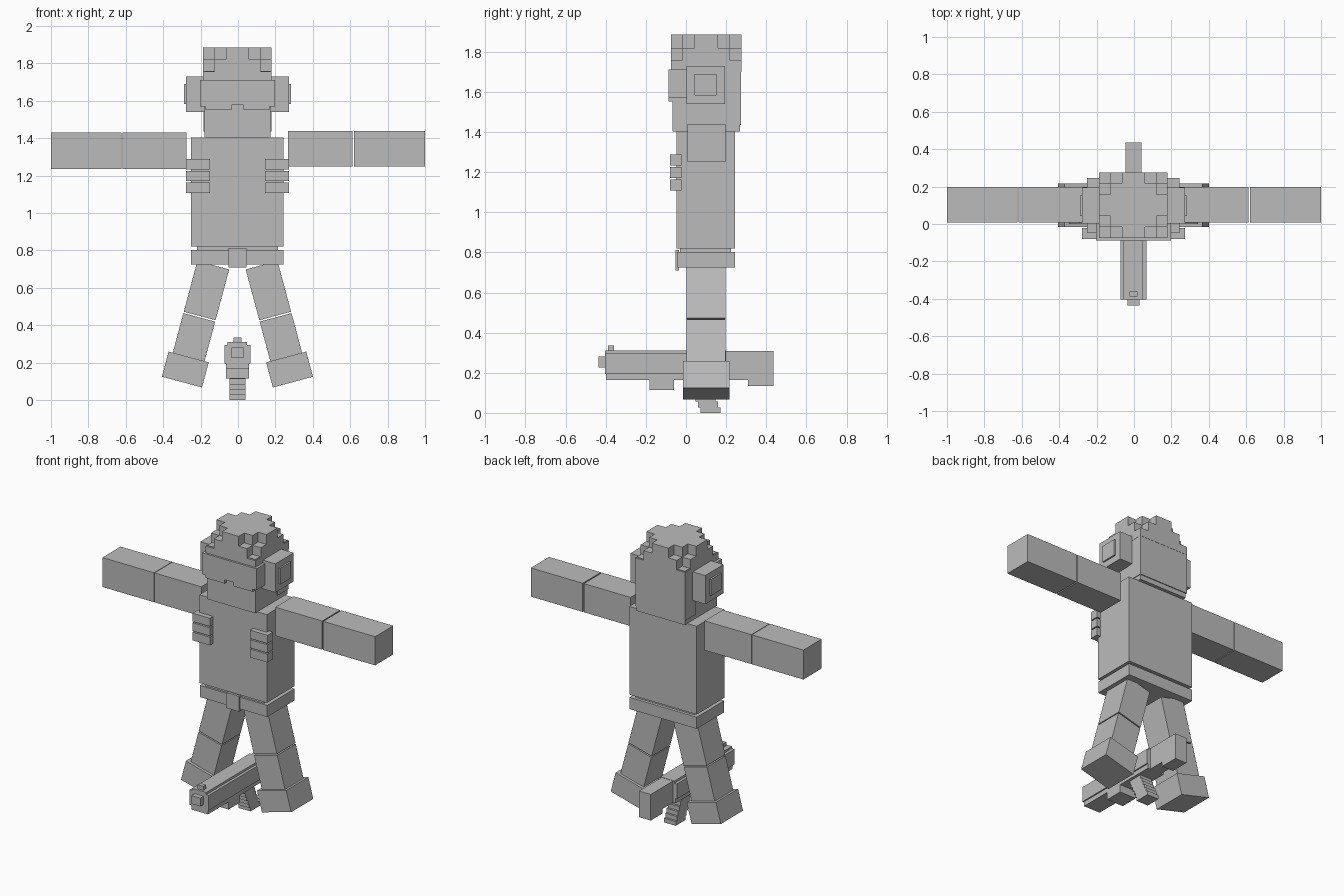
import bpy
import math
from mathutils import Matrix, Vector

cube = bpy.data.objects.get("Cube")
if cube:
    bpy.data.objects.remove(cube, do_unlink=True)

grey = bpy.data.materials.new("plain_grey")
grey.use_nodes = True
grey.diffuse_color = (0.5, 0.5, 0.5, 1)
grey.node_tree.nodes["Principled BSDF"].inputs["Base Color"].default_value = (0.5, 0.5, 0.5, 1)

MID = -0.003  # symmetry plane of the body
SIDES = (("right", -1), ("left", 1))


def add_mesh(name, verts, faces):
    mesh = bpy.data.meshes.new(name)
    mesh.from_pydata(verts, [], faces)
    mesh.materials.append(grey)
    obj = bpy.data.objects.new(name, mesh)
    bpy.context.collection.objects.link(obj)
    return obj


def prism(name, outline, low, high, place):
    """Extrude a counter-clockwise outline from low to high."""
    n = len(outline)
    verts = [place(a, b, c) for c in (low, high) for a, b in outline]
    faces = [list(reversed(range(n))), list(range(n, 2 * n))]
    faces += [[i, (i + 1) % n, n + (i + 1) % n, n + i] for i in range(n)]
    return add_mesh(name, verts, faces)


def box(name, x, y, z):
    outline = [(x[0], y[0]), (x[1], y[0]), (x[1], y[1]), (x[0], y[1])]
    return prism(name, outline, z[0], z[1], lambda a, b, c: (a, b, c))


def mid_box(name, half, y, z):
    return box(name, (MID - half, MID + half), y, z)


def side_box(name, side, near, far, y, z):
    return box(name, sorted((MID + side * near, MID + side * far)), y, z)


# Torso, waist and belt
mid_box("torso", 0.247, (-0.047, 0.245), (0.82, 1.405))
mid_box("waist", 0.216, (-0.03, 0.225), (0.79, 0.83))
mid_box("belt", 0.247, (-0.043, 0.245), (0.725, 0.802))
mid_box("belt_buckle", 0.048, (-0.052, -0.035), (0.71, 0.812))

# Head, with hair cut away in steps at the upper corners
mid_box("head", 0.177, (-0.067, 0.268), (1.403, 1.76))
mid_box("back_hair", 0.182, (0.16, 0.274), (1.435, 1.74))


def hair_layer(name, corner, low, high):
    outline = []
    for turn in range(4):
        for a, b in corner:
            a, b = a - 3, b - 3
            for _ in range(turn):
                a, b = -b, a
            outline.append((MID + a * 0.061, 0.1 + b * 0.0585))
    prism(name, outline, low, high, lambda a, b, c: (a, b, c))


hair_layer("hair_lower", [(0, 0)], 1.7, 1.756)
hair_layer("hair_middle", [(0, 1), (1, 1), (1, 0)], 1.756, 1.82)
hair_layer("hair_top", [(0, 2), (1, 2), (1, 1), (2, 1), (2, 0)], 1.82, 1.885)

# Goggles with a nose notch
half_outline = [(0.2, 1.712), (0.2, 1.57), (0.172, 1.57), (0.172, 1.552), (0.033, 1.552), (0.033, 1.577)]
goggle_outline = [(MID + a, b) for a, b in half_outline]
goggle_outline += [(MID - a, b) for a, b in reversed(half_outline)]
prism("goggles", goggle_outline, -0.005, 0.088, lambda a, b, c: (a, -c, b))
bpy.data.objects["goggles"].data.flip_normals()

for label, side in SIDES:
    # Ear cups
    side_box(label + "_ear_cup", side, 0.17, 0.275, (0.003, 0.195), (1.54, 1.73))
    side_box(label + "_ear_pad", side, 0.27, 0.286, (0.043, 0.152), (1.582, 1.69))

    # Chest pouches
    for row in range(3):
        z = 1.108 + row * 0.0625
        side_box(f"{label}_pouch_{row + 1}", side, 0.147, 0.275, (-0.08, -0.022), (z, z + 0.055))

    # Splayed legs, measured along the leg from the knee
    tilt = Matrix.Rotation(math.radians(-15 * side), 4, "Y")
    knee = Matrix.Translation(Vector((MID + side * 0.203, 0.1, 0.446)))
    for part, half_x, half_y, low, high in (
        ("thigh", 0.088, 0.097, 0.004, 0.285),
        ("shin", 0.088, 0.097, -0.26, -0.004),
        ("foot", 0.111, 0.116, -0.362, -0.223),
    ):
        obj = box(f"{label}_{part}", (-half_x, half_x), (-half_y, half_y), (low, high))
        obj.data.transform(knee @ tilt)

# Outstretched arms
box("right_upper_arm", (-0.618, -0.275), (0.008, 0.198), (1.235, 1.43))
box("right_forearm", (-1.0, -0.622), (0.008, 0.198), (1.235, 1.43))
box("left_upper_arm", (0.268, 0.611), (0.008, 0.198), (1.25, 1.44))
box("left_forearm", (0.619, 1.0), (0.008, 0.198), (1.25, 1.44))

# Blaster lying between the feet
mid_box("blaster_body", 0.07, (-0.403, 0.2), (0.195, 0.295))
mid_box("blaster_top", 0.052, (-0.403, 0.2), (0.29, 0.31))
mid_box("blaster_rail", 0.061, (-0.398, 0.2), (0.165, 0.2))
mid_box("blaster_muzzle", 0.033, (-0.437, -0.39), (0.225, 0.28))
mid_box("blaster_sight", 0.021, (-0.388, -0.36), (0.3, 0.336))
mid_box("blaster_magazine", 0.061, (-0.182, -0.06), (0.115, 0.17))
mid_box("blaster_stock", 0.043, (0.19, 0.435), (0.165, 0.308))
mid_box("blaster_stock_heel", 0.043, (0.31, 0.435), (0.135, 0.17))
for step in range(6):
    y = 0.073 - step * 0.013
    mid_box(f"blaster_grip_{step + 1}", 0.043, (y, y + 0.1), (step * 0.028, (step + 1) * 0.028))
